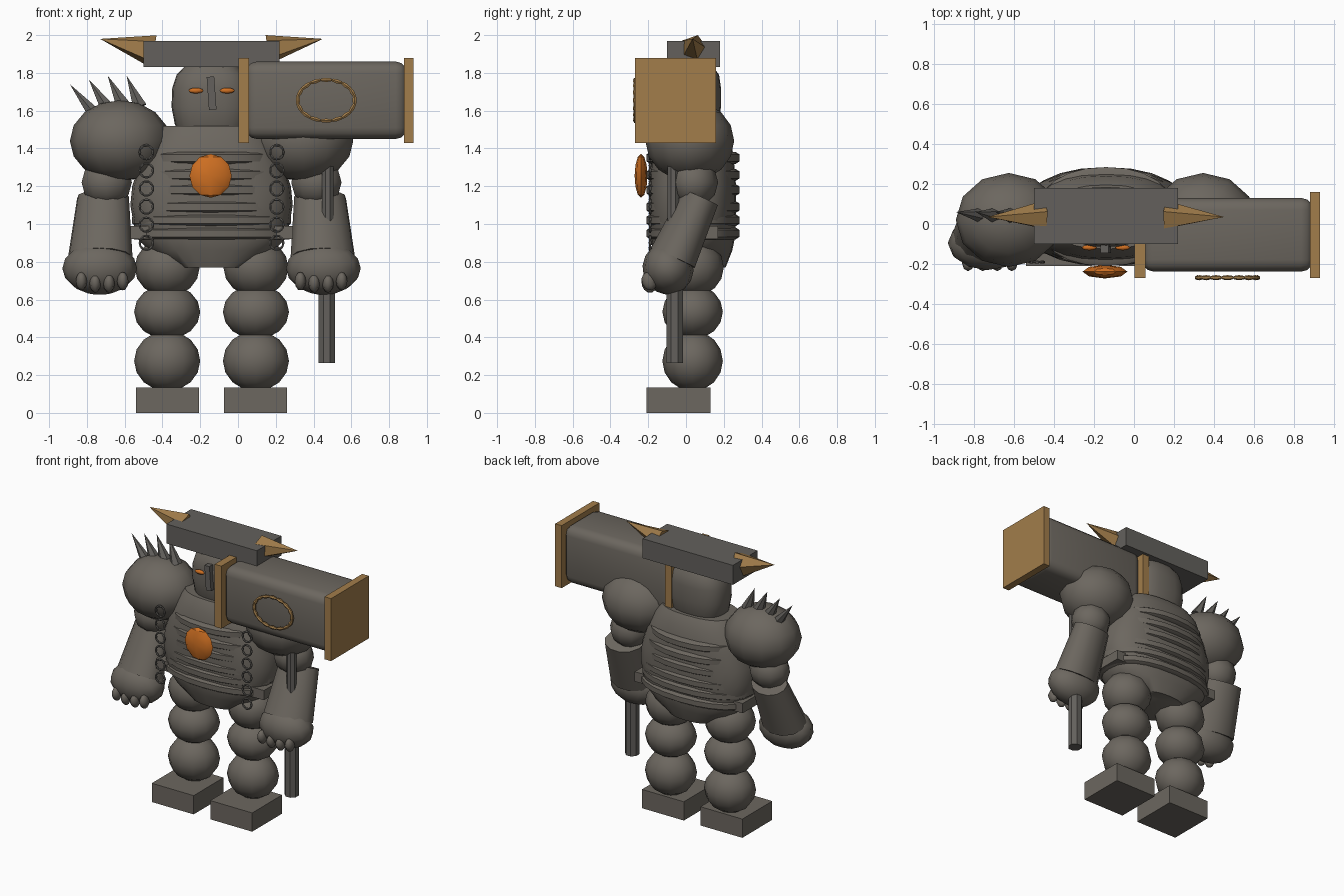
import bpy, bmesh, math
from mathutils import Matrix, Vector

if "Cube" in bpy.data.objects:
    bpy.data.objects.remove(bpy.data.objects["Cube"])

CX = -0.14  # symmetry plane of the body


def material(name, rgb):
    m = bpy.data.materials.new(name)
    m.diffuse_color = (*rgb, 1)
    m.use_nodes = True
    m.node_tree.nodes["Principled BSDF"].inputs["Base Color"].default_value = m.diffuse_color
    return m


STONE = material("stone_grey", (0.15, 0.135, 0.115))
IRON = material("iron_grey", (0.125, 0.118, 0.108))
GOLD = material("dull_gold", (0.36, 0.205, 0.07))
ORANGE = material("glowing_orange", (0.62, 0.16, 0.016))


def finish(name, bm, mat, smooth=None):
    bmesh.ops.recalc_face_normals(bm, faces=bm.faces)
    me = bpy.data.meshes.new(name)
    bm.to_mesh(me)
    bm.free()
    ob = bpy.data.objects.new(name, me)
    bpy.context.collection.objects.link(ob)
    me.materials.append(mat)
    if smooth:
        bpy.ops.object.select_all(action='DESELECT')
        ob.select_set(True)
        bpy.context.view_layer.objects.active = ob
        bpy.ops.object.shade_smooth_by_angle(angle=math.radians(smooth))
    return ob


def box(name, lo, hi, mat, bevel=0, tilt=0):
    lo, hi = Vector(lo), Vector(hi)
    bm = bmesh.new()
    bmesh.ops.create_cube(bm, size=1, matrix=Matrix.Translation((lo + hi) / 2)
                          @ Matrix.Rotation(tilt, 4, 'Y')
                          @ Matrix.Diagonal((*(hi - lo), 1)))
    if bevel:
        bmesh.ops.bevel(bm, geom=bm.edges[:], offset=bevel, segments=3,
                        profile=0.5, affect='EDGES')
    return finish(name, bm, mat, 40 if bevel else None)


def ball(name, c, r, mat, seg=12, rings=8, tilt=0, smooth=60):
    bm = bmesh.new()
    bmesh.ops.create_uvsphere(bm, u_segments=seg, v_segments=rings, radius=1,
                              matrix=Matrix.Translation(c) @ Matrix.Rotation(tilt, 4, 'X')
                              @ Matrix.Diagonal((*r, 1)))
    return finish(name, bm, mat, smooth)


def cone(name, a, b, r1, r2, mat, seg=12, flat=1.0, smooth=None, turn=0):
    """Tapered bar from a to b; flat squeezes it in depth."""
    a, b = Vector(a), Vector(b)
    d = b - a
    rot = Vector((0, 0, 1)).rotation_difference(d).to_matrix().to_4x4()
    bm = bmesh.new()
    bmesh.ops.create_cone(bm, cap_ends=True, segments=seg, radius1=r1, radius2=r2,
                          depth=d.length, matrix=Matrix.Translation((a + b) / 2) @ rot
                          @ Matrix.Diagonal((1, flat, 1, 1)) @ Matrix.Rotation(turn, 4, 'Z'))
    return finish(name, bm, mat, smooth)


def loft(name, cy, profile, mat, seg=24, power=2.5, smooth=45):
    """Stack of rounded-rectangle sections given as (z, half width, half depth)."""
    bm = bmesh.new()
    rows = []
    for z, rx, ry in profile:
        row = []
        for i in range(seg):
            t = 2 * math.pi * i / seg
            c, s = math.cos(t), math.sin(t)
            row.append(bm.verts.new((
                CX + rx * math.copysign(abs(c) ** (2 / power), c),
                cy + ry * math.copysign(abs(s) ** (2 / power), s), z)))
        rows.append(row)
    for p, q in zip(rows, rows[1:]):
        for i in range(seg):
            j = (i + 1) % seg
            bm.faces.new((p[i], p[j], q[j], q[i]))
    bm.faces.new(rows[0])
    bm.faces.new(rows[-1])
    return finish(name, bm, mat, smooth)


def bead_ring(name, c, rx, rz, thick, count, mat):
    """Upright ring of elongated beads, facing the front."""
    bm = bmesh.new()
    for i in range(count):
        t = 2 * math.pi * i / count
        pos = Vector(c) + Vector((rx * math.cos(t), 0, rz * math.sin(t)))
        ang = math.atan2(rz * math.cos(t), -rx * math.sin(t))
        length = math.pi * (rx + rz) / 2 / count * 1.35
        bmesh.ops.create_uvsphere(bm, u_segments=6, v_segments=4, radius=1,
                                  matrix=Matrix.Translation(pos)
                                  @ Matrix.Rotation(-ang, 4, 'Y')
                                  @ Matrix.Rotation(math.pi / 2, 4, 'Y')
                                  @ Matrix.Diagonal((thick, thick, length, 1)))
    return finish(name, bm, mat)


# Torso with rib bands and belt
loft("torso", 0.035, [(0.77, 0.20, 0.175), (0.86, 0.33, 0.21), (0.93, 0.40, 0.225),
                      (1.10, 0.43, 0.23), (1.20, 0.42, 0.23), (1.32, 0.38, 0.22),
                      (1.45, 0.32, 0.205), (1.52, 0.27, 0.16)], STONE)
for z, rx in ((1.35, 0.35), (1.26, 0.38), (1.18, 0.40), (1.09, 0.42), (1.02, 0.42), (0.95, 0.43)):
    loft("rib_band", 0.037, [(z - 0.032, rx - 0.02, 0.225), (z - 0.018, rx, 0.247),
                             (z + 0.018, rx, 0.247), (z + 0.032, rx - 0.02, 0.225)],
         STONE, power=2.2)
box("belt", (CX - 0.43, -0.12, 0.92), (CX + 0.43, 0.17, 0.99), STONE)

# Chest gem
ball("chest_gem", (-0.145, -0.238, 1.255), (0.112, 0.034, 0.116), ORANGE, 8, 6, smooth=30)

# Head and face
loft("head", 0.035, [(1.48, 0.17, 0.12), (1.53, 0.195, 0.14), (1.62, 0.212, 0.15),
                     (1.72, 0.208, 0.15), (1.79, 0.185, 0.14), (1.845, 0.13, 0.10)], STONE)
box("nose", (CX - 0.02, -0.145, 1.605), (CX + 0.02, -0.09, 1.78), IRON, tilt=-0.07)
for s in (-1, 1):
    ball("eye", (CX + s * 0.083, -0.118, 1.706), (0.039, 0.014, 0.015), ORANGE, 8, 6)

# Helmet plank and horns
box("helmet_plank", (-0.50, -0.10, 1.83), (0.22, 0.18, 1.97), IRON)
cone("horn_left", (-0.45, 0.04, 1.915), (-0.73, 0.035, 1.98), 0.09, 0, GOLD, 5, 0.85)
cone("horn_right", (0.16, 0.04, 1.925), (0.45, 0.035, 1.98), 0.08, 0, GOLD, 5, 0.95)

for s in (-1, 1):
    def P(d, y, z):
        return (CX + s * d, y, z)

    # Arms
    ball("shoulder", P(0.485, 0.02, 1.44), (0.265, 0.235, 0.215), STONE, 12, 8)
    ball("upper_arm", P(0.555, 0.04, 1.22), (0.14, 0.13, 0.13), STONE, 10, 6)
    cone("forearm", P(0.575, 0.075, 1.14), P(0.59, -0.07, 0.82), 0.14, 0.175, STONE,
         12, 0.74, smooth=50)
    ball("hand", P(0.592, -0.095, 0.765), (0.198, 0.135, 0.14), STONE, 12, 8, 0.3)
    for i in range(4):
        ball("finger", P(0.47 + i * 0.073, -0.195, 0.685 + 0.012 * (i in (0, 3))),
             (0.03, 0.04, 0.05), STONE, 8, 6, 0.3)

    # Legs and feet
    ball("thigh", P(0.235, 0.035, 0.77), (0.172, 0.165, 0.155), STONE)
    ball("knee", P(0.235, 0.035, 0.535), (0.175, 0.16, 0.145), STONE)
    ball("shin", P(0.235, 0.035, 0.275), (0.175, 0.16, 0.16), STONE)
    f = CX + s * 0.233
    box("foot", (f - 0.167, -0.21, 0), (f + 0.167, 0.13, 0.135), STONE)

    # Chest chains
    for i in range(6):
        bead_ring("chest_chain", P(0.345, -0.19, 0.90 + i * 0.096), 0.034, 0.036,
                  0.008, 8, IRON)

# Shoulder spikes
for bx, bz, tx, tz in ((-0.75, 1.57, -0.89, 1.74), (-0.69, 1.61, -0.79, 1.765),
                       (-0.61, 1.63, -0.69, 1.785), (-0.52, 1.62, -0.59, 1.785)):
    cone("shoulder_spike", (bx, 0.04, bz), (tx, 0.06, tz), 0.042, 0, IRON, 6)

# Hammer head, end plates and ring
box("hammer_head", (0.04, -0.238, 1.45), (0.895, 0.13, 1.86), STONE, bevel=0.06)
box("hammer_plate_inner", (0.003, -0.27, 1.43), (0.057, 0.16, 1.88), GOLD)
box("hammer_plate_outer", (0.878, -0.27, 1.43), (0.93, 0.16, 1.88), GOLD)
bead_ring("hammer_ring", (0.467, -0.268, 1.655), 0.15, 0.108, 0.013, 16, GOLD)

# Hammer handle
cone("handle_lower", (0.47, -0.06, 0.265), (0.47, -0.06, 0.80), 0.048, 0.048, IRON, 8,
     turn=math.pi / 8)
cone("handle_upper", (0.475, -0.068, 0.80), (0.475, -0.068, 1.45), 0.033, 0.033, IRON, 8,
     turn=math.pi / 8)
